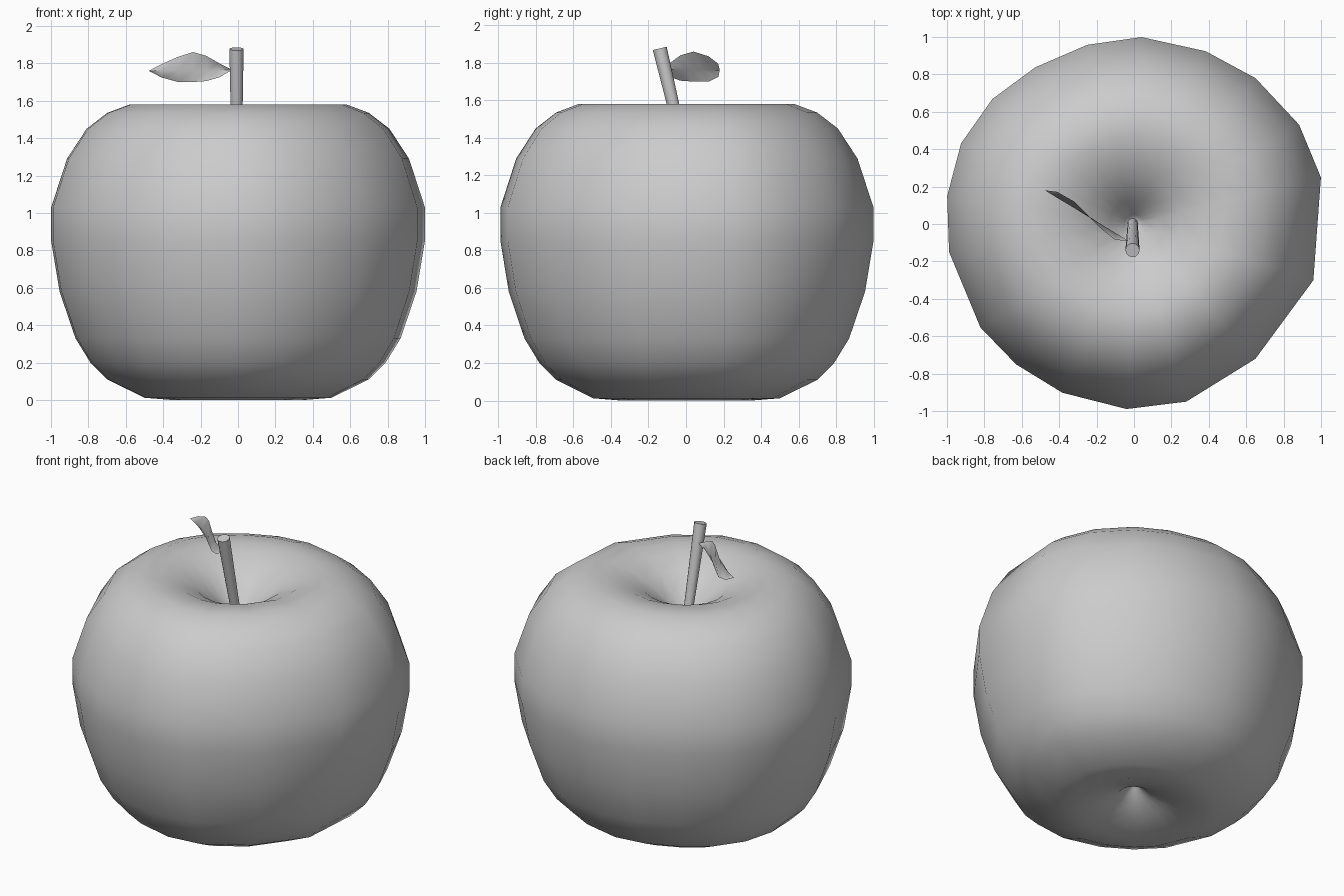
import bpy
import math
from mathutils import Vector

if "Cube" in bpy.data.objects:
    bpy.data.objects.remove(bpy.data.objects["Cube"])


def make_object(name, verts, faces, smooth_angle):
    mesh = bpy.data.meshes.new(name)
    mesh.from_pydata(verts, [], faces)
    mesh.update()
    obj = bpy.data.objects.new(name, mesh)
    bpy.context.collection.objects.link(obj)
    bpy.ops.object.select_all(action='DESELECT')
    obj.select_set(True)
    bpy.context.view_layer.objects.active = obj
    bpy.ops.object.shade_smooth_by_angle(angle=math.radians(smooth_angle))
    return obj


def loft(rings):
    # Quads between closed rings of equal length
    n = len(rings[0])
    verts = [v for ring in rings for v in ring]
    faces = [(k * n + i, k * n + (i + 1) % n, (k + 1) * n + (i + 1) % n, (k + 1) * n + i)
             for k in range(len(rings) - 1) for i in range(n)]
    return verts, faces


# Apple body: profile (radius, height) swept round a slightly uneven outline
profile = [(0.03, 0.15), (0.10, 0.09), (0.20, 0.05), (0.35, 0.0), (0.50, 0.012),
           (0.70, 0.11), (0.79, 0.20), (0.87, 0.33), (0.955, 0.58), (1.0, 0.85),
           (1.0, 1.03), (0.915, 1.29), (0.81, 1.45), (0.70, 1.535), (0.58, 1.58),
           (0.48, 1.58), (0.38, 1.56), (0.25, 1.50), (0.13, 1.40), (0.05, 1.30)]
outline = [(-171.4, 1.0), (-146, 0.99), (-130, 0.98), (-113, 0.98), (-92.3, 0.99),
           (-73.6, 0.99), (-48, 0.97), (-17.4, 1.005), (14, 1.03), (31, 1.03),
           (50.2, 1.015), (67.5, 1.0), (87.7, 1.0), (104.6, 0.99), (122.2, 0.99),
           (138.6, 1.01), (155, 1.02), (171.5, 1.01)]
rings = [[(r * s * math.cos(math.radians(a)), r * s * math.sin(math.radians(a)), z)
          for a, s in outline] for r, z in profile]
verts, faces = loft(rings)
n, last = len(outline), len(verts) - len(outline)
verts += [(0, 0, 0.18), (0, 0, 1.25)]
for i in range(n):
    j = (i + 1) % n
    faces.append((j, i, last + n))
    faces.append((last + i, last + j, last + n + 1))
make_object("apple_body", verts, faces, 60)

# Stem: leaning tapered rod, wider at the top
low, high = Vector((-0.007, 0.005, 1.27)), Vector((-0.008, -0.14, 1.877))
tilt = Vector((0, 0, 1)).rotation_difference(high - low)
sides = 12
rings = [[low.lerp(high, t) + tilt @ Vector((r * math.cos(math.tau * i / sides),
                                             r * math.sin(math.tau * i / sides), 0))
          for i in range(sides)] for t, r in [(0, 0.027), (1, 0.038)]]
verts, faces = loft(rings)
faces += [tuple(range(sides))[::-1], tuple(range(sides, 2 * sides))]
make_object("stem", verts, faces, 40)

# Leaf: upright blade with a straight midrib and S-curved edges
base, tip = Vector((-0.03, -0.09, 1.765)), Vector((-0.477, 0.18, 1.76))
edges = [(-0.10, -0.085, 1.80, 1.725), (-0.17, -0.03, 1.84, 1.705),
         (-0.24, 0.04, 1.86, 1.70), (-0.32, 0.12, 1.835, 1.70),
         (-0.41, 0.172, 1.795, 1.725)]
verts = [base, tip]
for x, y, top, bottom in edges:
    mid = base.lerp(tip, (x - base.x) / (tip.x - base.x))
    verts += [(x, y, top), mid, (x, y, bottom)]
faces = [(0, 3, 2), (0, 4, 3)]
for k in range(len(edges) - 1):
    a = 2 + 3 * k
    faces += [(a, a + 1, a + 4, a + 3), (a + 1, a + 2, a + 5, a + 4)]
a = len(verts) - 3
faces += [(a, a + 1, 1), (a + 1, a + 2, 1)]
make_object("leaf", verts, faces, 60)
